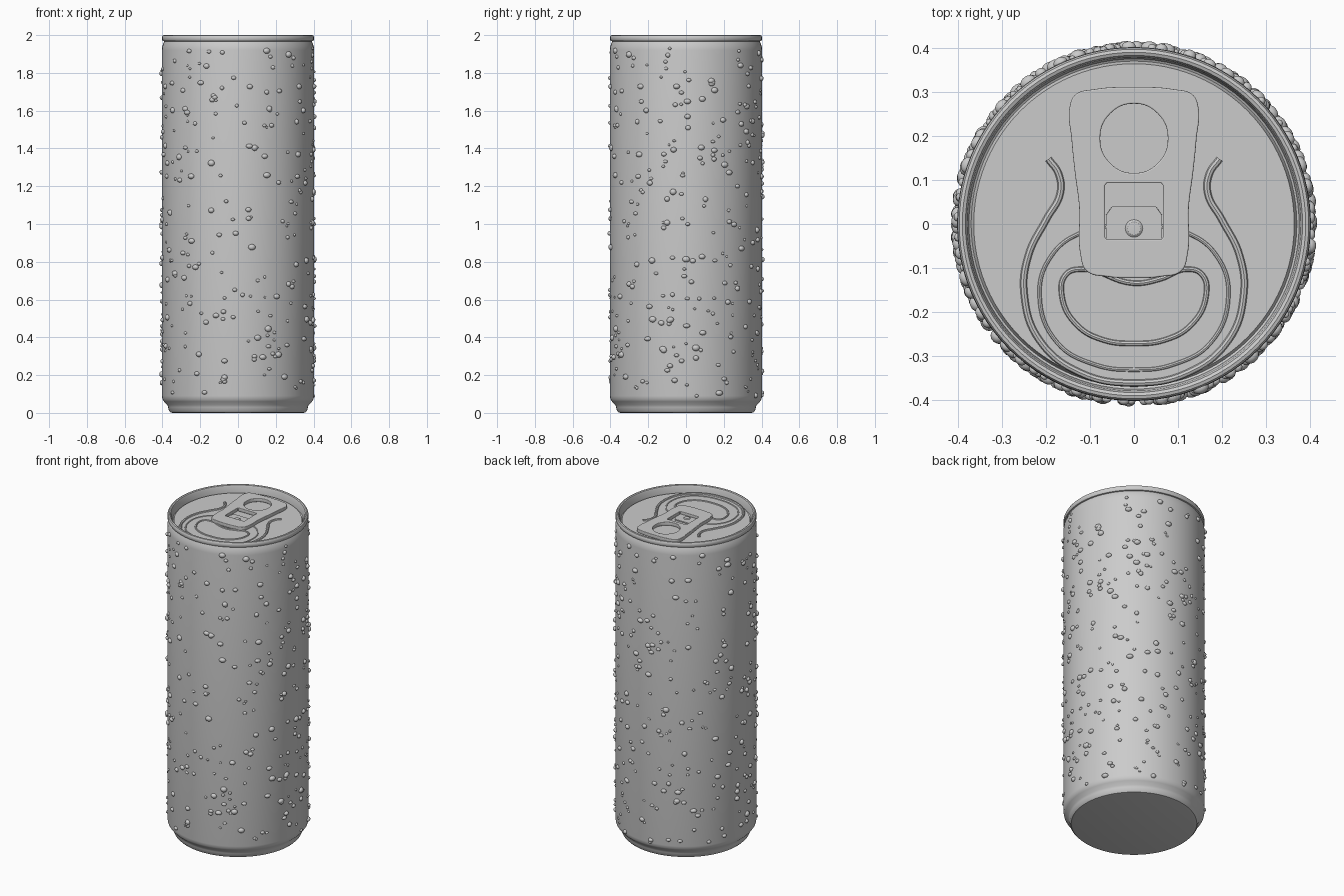
import bpy, bmesh, random
from math import pi, sin, cos
from mathutils import Matrix

if "Cube" in bpy.data.objects:
    bpy.data.objects.remove(bpy.data.objects["Cube"])

random.seed(7)
LID_Z = 1.957


def finish(obj, angle=0.6):
    bpy.ops.object.select_all(action='DESELECT')
    bpy.context.view_layer.objects.active = obj
    obj.select_set(True)
    if obj.type == 'CURVE':
        bpy.ops.object.convert(target='MESH')
        obj = bpy.context.object
    bpy.ops.object.shade_smooth_by_angle(angle=angle)
    return obj


def mesh_object(name, verts, faces, angle=0.6):
    me = bpy.data.meshes.new(name)
    me.from_pydata(verts, [], faces)
    obj = bpy.data.objects.new(name, me)
    bpy.context.collection.objects.link(obj)
    return finish(obj, angle)


def lathe_data(profile, segs):
    """Revolve (radius, z) points, listed from bottom axis outward and up."""
    verts, faces, rings = [], [], []
    for r, z in profile:
        n = len(verts)
        if r == 0:
            verts.append((0, 0, z))
            rings.append([n] * segs)
        else:
            verts += [(r * cos(2 * pi * i / segs), r * sin(2 * pi * i / segs), z) for i in range(segs)]
            rings.append(list(range(n, n + segs)))
    for a, b in zip(rings, rings[1:]):
        for i in range(segs):
            j = (i + 1) % segs
            faces.append(tuple(dict.fromkeys((a[i], a[j], b[j], b[i]))))
    return verts, faces


def curve(name, splines, z, dims='3D', cyclic=True, bevel=0.006, extrude=0.0):
    cu = bpy.data.curves.new(name, 'CURVE')
    cu.dimensions = dims
    cu.bevel_depth, cu.bevel_resolution, cu.extrude = bevel, 2, extrude
    cu.use_fill_caps = dims == '3D'
    if dims == '2D':
        cu.fill_mode = 'BOTH'
        cu.offset = -bevel
    for pts, handle in splines:
        sp = cu.splines.new('BEZIER')
        sp.bezier_points.add(len(pts) - 1)
        sp.use_cyclic_u = cyclic
        sp.resolution_u = 8
        for bp, (x, y) in zip(sp.bezier_points, pts):
            bp.co = (x, y, 0)
            bp.handle_left_type = bp.handle_right_type = handle
    obj = bpy.data.objects.new(name, cu)
    obj.location.z = z
    bpy.context.collection.objects.link(obj)
    return finish(obj)


def mirrored(half):
    """Mirror a right-hand half path across x = 0."""
    return half + [(-x, y) for x, y in reversed(half) if abs(x) > 1e-6]


# Can body, rolled rim and sunken lid in one revolved shell
mesh_object("can_body", *lathe_data([
    (0, 0), (0.345, 0), (0.358, 0.003), (0.366, 0.012), (0.37, 0.03), (0.374, 0.042),
    (0.392, 0.06), (0.400, 0.072), (0.403, 0.09), (0.403, 1.92), (0.401, 1.94),
    (0.395, 1.957), (0.391, 1.967), (0.398, 1.969), (0.402, 1.975), (0.402, 1.99),
    (0.398, 1.998), (0.391, 2.0), (0.384, 1.997), (0.380, 1.988), (0.376, 1.945),
    (0.371, 1.942), (0.368, 1.947), (0.365, LID_Z), (0, LID_Z)], 96))

# Pressed beads on the lid
curve("outer_bead", [(mirrored([(0.195, 0.148), (0.172, 0.115), (0.168, 0.07), (0.2, 0.01),
      (0.24, -0.07), (0.25, -0.16), (0.215, -0.265), (0.12, -0.34), (0, -0.362)]), 'AUTO')],
      LID_Z, cyclic=False, bevel=0.008)
curve("panel_bead", [(mirrored([(0, -0.005), (0.12, -0.02), (0.19, -0.075), (0.215, -0.165),
      (0.175, -0.27), (0.09, -0.32), (0, -0.332)]), 'AUTO')], LID_Z - 0.001, bevel=0.005)
curve("mouth_bead", [(mirrored([(0, -0.135), (0.06, -0.125), (0.12, -0.103), (0.155, -0.115),
      (0.164, -0.165), (0.13, -0.23), (0.07, -0.264), (0, -0.272)])[:-1], 'AUTO')],
      LID_Z, bevel=0.006)

# Pull tab with finger hole and rivet window
tab_half = [(0, 0.312), (0.09, 0.307), (0.133, 0.295), (0.146, 0.27), (0.142, 0.19), (0.135, 0.12),
            (0.125, 0.04), (0.122, -0.07), (0.108, -0.107), (0.06, -0.12), (0, -0.123)]
hole = [(0.077 * cos(k * pi / 4), 0.195 + 0.079 * sin(k * pi / 4)) for k in range(8)]
window = mirrored([(0.062, 0.093), (0.066, 0.088), (0.066, -0.03), (0.062, -0.035)])
curve("pull_tab", [(mirrored(tab_half), 'AUTO'), (hole, 'AUTO'), (window, 'VECTOR')],
      LID_Z + 0.013, dims='2D', bevel=0.003, extrude=0.008)

# Rivet and the tongue that holds the tab
curve("rivet_tongue", [(mirrored([(0.05, 0.04), (0.064, 0.02), (0.064, -0.045)]), 'VECTOR')],
      LID_Z + 0.003, dims='2D', bevel=0.001, extrude=0.003)
rivet = mesh_object("rivet", *lathe_data([(0.02, 0), (0.02, 0.008), (0.015, 0.012), (0, 0.013)], 24))
rivet.location = (0, -0.01, LID_Z)

# Condensation droplets scattered over the wall, copied from one small sphere
ball = bmesh.new()
bmesh.ops.create_uvsphere(ball, u_segments=14, v_segments=8, radius=1)
ball_verts = [v.co.copy() for v in ball.verts]
ball_faces = [[v.index for v in f.verts] for f in ball.faces]
ball.free()
verts, faces = [], []
for _ in range(540):
    a, z = random.uniform(0, 2 * pi), random.uniform(0.085, 1.945)
    s = random.uniform(0.007, 0.018)
    m = (Matrix.Rotation(a, 4, 'Z') @ Matrix.Translation((0.403, 0, z))
         @ Matrix.Diagonal((s * 0.85, s * random.uniform(0.9, 1.2), s * random.uniform(0.75, 0.95), 1)))
    n = len(verts)
    verts += [m @ v for v in ball_verts]
    faces += [[n + i for i in f] for f in ball_faces]
mesh_object("droplets", verts, faces, 1.2)
